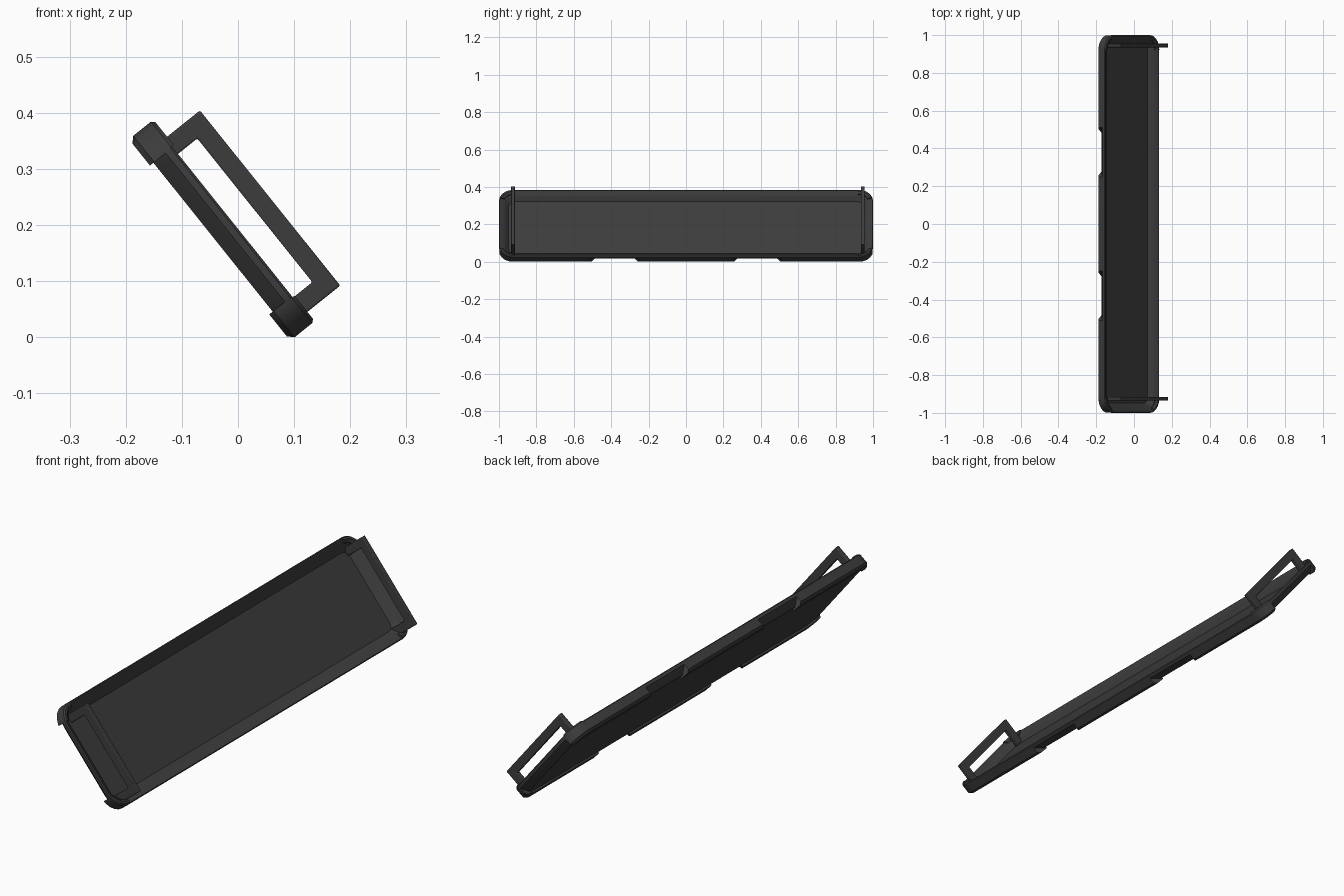
import bpy, bmesh, math
from mathutils import Matrix, Vector

cube = bpy.data.objects.get("Cube")
if cube:
    bpy.data.objects.remove(cube)

mat = bpy.data.materials.new("charcoal")
mat.use_nodes = True
colour = (0.046, 0.046, 0.046, 1)
mat.diffuse_color = colour
mat.node_tree.nodes["Principled BSDF"].inputs["Base Color"].default_value = colour

# The whole tray is built flat, then tilted about y
HALF, LENGTH, RADIUS = 0.23, 1.0, 0.075
TILT = Matrix.Translation((-0.1045, 0, 0.1303)) @ Matrix.Rotation(math.radians(51.3), 4, 'Y')


def finish(name, bm):
    bmesh.ops.recalc_face_normals(bm, faces=bm.faces[:])
    mesh = bpy.data.meshes.new(name)
    bm.to_mesh(mesh)
    bm.free()
    mesh.materials.append(mat)
    ob = bpy.data.objects.new(name, mesh)
    bpy.context.collection.objects.link(ob)
    ob.matrix_world = TILT
    bpy.ops.object.select_all(action='DESELECT')
    ob.select_set(True)
    bpy.context.view_layer.objects.active = ob
    bpy.ops.object.shade_smooth_by_angle(angle=math.radians(28))
    return ob


def ring(bm, inset, z, steps=5):
    """Rounded rectangle, inset from the outer outline."""
    r = max(RADIUS - inset, 0.03)
    verts = []
    for k, (sx, sy) in enumerate([(1, 1), (-1, 1), (-1, -1), (1, -1)]):
        cx, cy = sx * (HALF - inset - r), sy * (LENGTH - inset - r)
        for i in range(steps + 1):
            a = math.pi / 2 * (k + i / steps)
            verts.append(bm.verts.new((cx + r * math.cos(a), cy + r * math.sin(a), z)))
    return verts


def loft(profile, closed):
    """Join rings; either cap the ends or close into a hollow frame."""
    bm = bmesh.new()
    rings = [ring(bm, inset, z) for inset, z in profile]
    pairs = list(zip(rings, rings[1:]))
    if closed:
        pairs.append((rings[-1], rings[0]))
    else:
        bm.faces.new(rings[0])
        bm.faces.new(rings[-1])
    n = len(rings[0])
    for a, b in pairs:
        for i in range(n):
            j = (i + 1) % n
            bm.faces.new((a[i], a[j], b[j], b[i]))
    return bm


def clip(bm, point, normal):
    """Remove everything on the normal's side and close the cut."""
    bmesh.ops.bisect_plane(bm, geom=bm.verts[:] + bm.edges[:] + bm.faces[:],
                           plane_co=Vector(point), plane_no=Vector(normal), clear_outer=True)
    edges = [e for e in bm.edges if e.is_boundary]
    if edges:
        bmesh.ops.holes_fill(bm, edges=edges, sides=0)


# Tray with a recessed panel and sloping rim
finish("tray", loft([(0.026, 0.077), (0.004, 0.100), (0, 0.105), (0, 0.117), (0.004, 0.121),
                     (0.03, 0.108), (0.034, 0.104), (0.052, 0.083)], False))

# Frame sections under the rim, with tapered ends
BUMPER = [(0.035, 0.069), (0.010, 0.069), (0, 0.079), (0, 0.108), (0.035, 0.095)]
CORNER_CAP = [(0.026, 0.105), (0, 0.100), (0, 0.119), (0.005, 0.125), (0.014, 0.125), (0.026, 0.116)]
for sx, side in ((1, "lower"), (-1, "upper")):
    bm = loft(BUMPER, True)
    clip(bm, (0, 0, 0), (-sx, 0, 0))
    for sy in (1, -1):
        clip(bm, (sx * HALF, sy * 0.25, 0), (sx * 0.6, sy * 0.8, 0))
    finish(side + "_middle_bumper", bm)

    for sy, end in ((1, "back"), (-1, "front")):
        bm = loft(BUMPER, True)
        clip(bm, (sx * 0.17, 0, 0), (-sx, 0, 0))
        clip(bm, (sx * HALF, sy * 0.51, 0), (sx * 0.6, -sy * 0.8, 0))
        finish(f"{side}_{end}_bumper", bm)

        bm = loft(CORNER_CAP, True)
        clip(bm, (sx * 0.172, 0, 0), (-sx, 0, 0))
        clip(bm, (0, sy * 0.92, 0), (0, -sy, 0))
        finish(f"{side}_{end}_corner_cap", bm)

# Carrying handles: a square bracket extruded along y
OUT, IN, TOP, BASE, BAR = 0.2, 0.164, 0.2, 0.084, 0.035
outline = [(-OUT, BASE), (-OUT, TOP), (OUT, TOP), (OUT, BASE),
           (IN, BASE), (IN, TOP - BAR), (-IN, TOP - BAR), (-IN, BASE)]
for name, y in (("back_handle", 0.945), ("front_handle", -0.925)):
    bm = bmesh.new()
    face = bm.faces.new([bm.verts.new((x + 0.009, y - 0.01, z)) for x, z in outline])
    grown = bmesh.ops.extrude_face_region(bm, geom=[face])
    bmesh.ops.translate(bm, vec=(0, 0.02, 0),
                        verts=[v for v in grown["geom"] if isinstance(v, bmesh.types.BMVert)])
    ob = finish(name, bm)
    bevel = ob.modifiers.new("soft_edges", 'BEVEL')
    bevel.width = 0.003
    bevel.segments = 2
